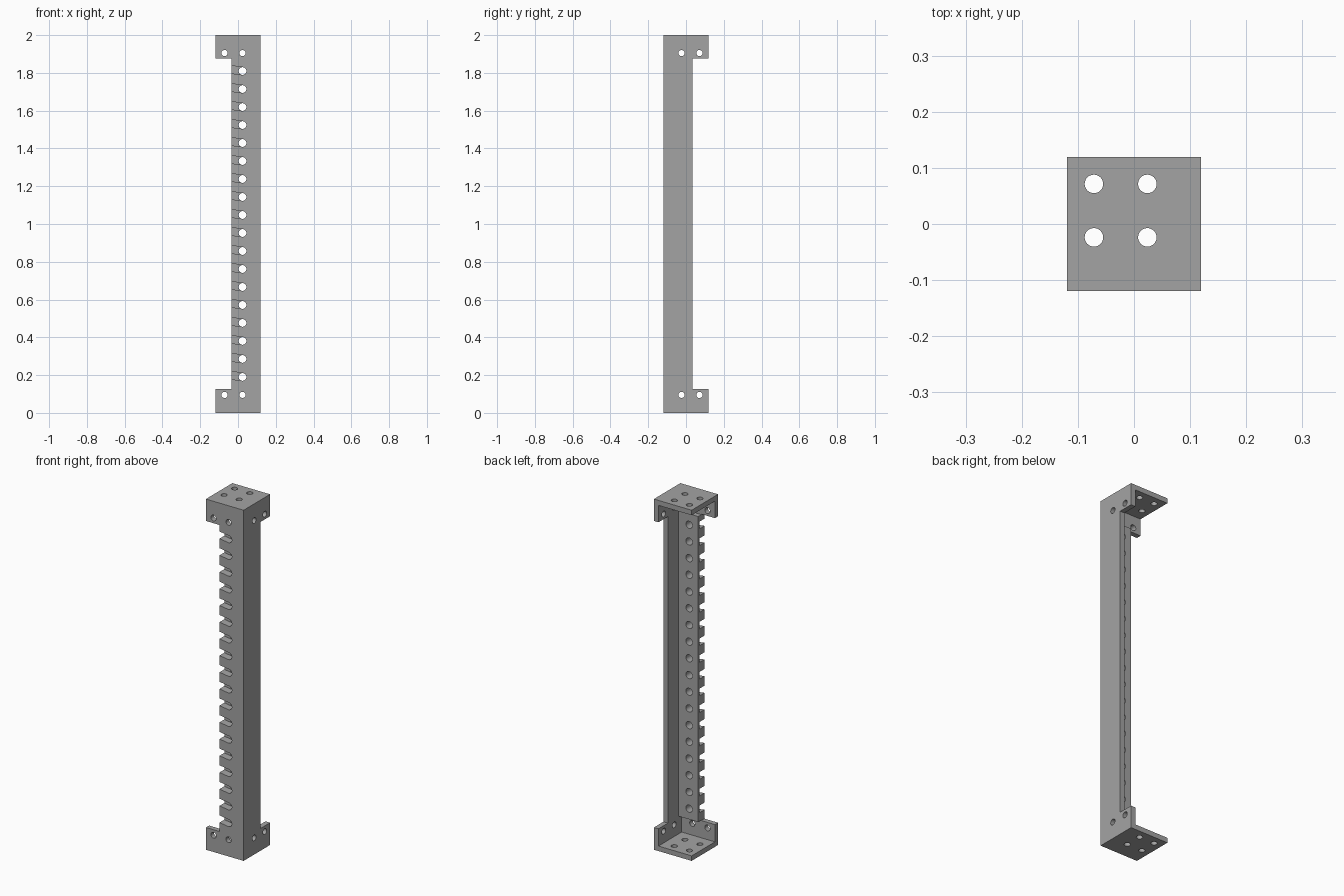
import bpy, bmesh, math
from mathutils import Matrix, Vector

cube = bpy.data.objects.get("Cube")
if cube:
    bpy.data.objects.remove(cube, do_unlink=True)

U = 2 / 21              # hole pitch
W = 1.25 * U            # half width of the square ends
T = 0.3 * U             # wall thickness
EDGE = 0.35 * U         # free edge of the column walls
RIB = -W + 0.6 * U      # inner face of the thickened front wall
LOW, HIGH = 0.127, 1.875
ROW = (-0.75 * U, 0.25 * U)

grey = bpy.data.materials.new("mid_grey")
grey.use_nodes = True
colour = (0.37, 0.37, 0.37, 1)
grey.diffuse_color = colour
grey.node_tree.nodes["Principled BSDF"].inputs["Base Color"].default_value = colour


def add_box(bm, lo, hi, turn=None):
    lo, hi = Vector(lo), Vector(hi)
    m = Matrix.Translation((lo + hi) / 2) @ Matrix.Diagonal((*(hi - lo), 1))
    bmesh.ops.create_cube(bm, size=1, matrix=(turn or Matrix()) @ m)


def add_rod(bm, centre, axis, radius, length):
    rot = Vector((0, 0, 1)).rotation_difference(Vector(axis)).to_matrix().to_4x4()
    bmesh.ops.create_cone(bm, cap_ends=True, segments=32, radius1=radius, radius2=radius,
                          depth=length, matrix=Matrix.Translation(centre) @ rot)


def make_object(name, bm):
    mesh = bpy.data.meshes.new(name)
    bm.to_mesh(mesh)
    bm.free()
    mesh.materials.append(grey)
    obj = bpy.data.objects.new(name, mesh)
    bpy.context.collection.objects.link(obj)
    return obj


def combine(target, bm, operation="DIFFERENCE"):
    tool = make_object("cutter", bm)
    tool.hide_render = True
    mod = target.modifiers.new("combine", "BOOLEAN")
    mod.operation, mod.object, mod.solver = operation, tool, "EXACT"
    bpy.context.view_layer.objects.active = target
    bpy.ops.object.modifier_apply(modifier=mod.name)
    bpy.data.objects.remove(tool, do_unlink=True)


# Outer block
bm = bmesh.new()
add_box(bm, (-W, -W, 0), (W, W, 2))
frame = make_object("slotted_corner_frame", bm)

# Hollow inside, leaving front wall, side wall and end plates
bm = bmesh.new()
add_box(bm, (-1, -W + T, T), (W - T, 1, 2 - T))
combine(frame, bm)

# Thickened front wall between the end brackets
bm = bmesh.new()
add_box(bm, (-0.6 * U, -W + T / 2, LOW + 0.003), (W - T / 2, RIB, HIGH - 0.003))
combine(frame, bm, "UNION")

# Narrow both walls between the brackets
bm = bmesh.new()
add_box(bm, (-1, -1, LOW), (-EDGE, RIB + 0.02, HIGH))
combine(frame, bm)
bm = bmesh.new()
add_box(bm, (W - 2 * T, EDGE, LOW), (1, 1, HIGH))
combine(frame, bm)

# Holes through the front: bracket pairs and the column row
bm = bmesh.new()
for i in range(1, 21):
    z = i * U
    end = i in (1, 20)
    for x in (ROW if end else ROW[1:]):
        add_rod(bm, (x, -W, z), (0, 1, 0), 0.0165 if end else 0.0205, 0.2)
combine(frame, bm)

# Holes through the side brackets
bm = bmesh.new()
for z in (U, 20 * U):
    for y in ROW:
        add_rod(bm, (W, -y, z), (1, 0, 0), 0.0165, 0.1)
combine(frame, bm)

# Holes through the end plates
bm = bmesh.new()
for z in (0, 2):
    for x in ROW:
        for y in ROW:
            add_rod(bm, (x, -y, z), (0, 0, 1), 0.0165, 0.1)
combine(frame, bm)

# Tilted slots from the free edge to each column hole, not cutting the back layer
bm = bmesh.new()
for i in range(2, 20):
    turn = Matrix.Translation((ROW[1], 0, i * U)) @ Matrix.Rotation(math.radians(8), 4, "Y")
    add_box(bm, (-0.12, -0.2, -0.0203), (0, RIB - 0.15 * U, 0.0203), turn)
combine(frame, bm)

# Smooth hole walls, sharp edges elsewhere
bpy.ops.object.select_all(action="DESELECT")
frame.select_set(True)
bpy.context.view_layer.objects.active = frame
bpy.ops.object.shade_smooth_by_angle(angle=math.radians(30))
